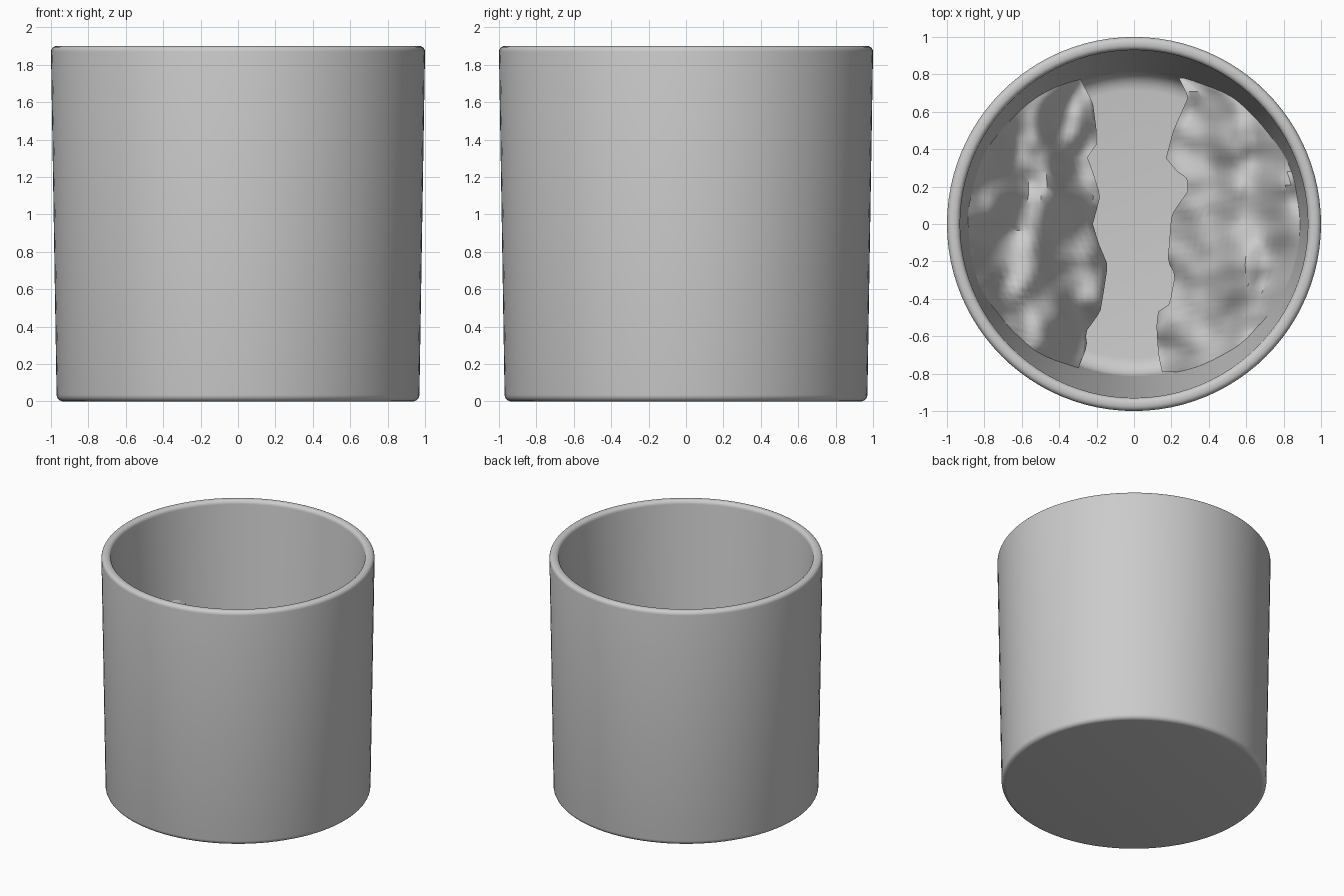
import bpy, bmesh, math
from mathutils import Vector, noise

if "Cube" in bpy.data.objects:
    bpy.data.objects.remove(bpy.data.objects["Cube"])

FLOOR = 0.10


def finish(name, bm, angle):
    bmesh.ops.remove_doubles(bm, verts=bm.verts, dist=0.0005)
    bmesh.ops.recalc_face_normals(bm, faces=bm.faces)
    me = bpy.data.meshes.new(name)
    bm.to_mesh(me)
    bm.free()
    ob = bpy.data.objects.new(name, me)
    bpy.context.collection.objects.link(ob)
    bpy.ops.object.select_all(action='DESELECT')
    ob.select_set(True)
    bpy.context.view_layer.objects.active = ob
    bpy.ops.object.shade_smooth_by_angle(angle=math.radians(angle))
    return ob


def inner_radius(z):
    return 0.81 + 0.12 * (z - FLOOR) / 1.77


def arc(cx, cz, r, a0, a1, n=5):
    return [(cx + r * math.cos(math.radians(a0 + (a1 - a0) * i / n)),
             cz + r * math.sin(math.radians(a0 + (a1 - a0) * i / n))) for i in range(n + 1)]


# Cup: lathed wall with rounded foot, rim and inner floor
profile = [(0, 0)] + arc(0.935, 0.035, 0.035, -90, 0)
profile += arc(0.97, 1.87, 0.03, 0, 90) + arc(0.96, 1.87, 0.03, 90, 180)
profile += arc(0.715, FLOOR + 0.1, 0.1, 0, -90) + [(0, FLOOR)]
bm = bmesh.new()
vs = [bm.verts.new((r, 0, z)) for r, z in profile]
es = [bm.edges.new(p) for p in zip(vs, vs[1:])]
bmesh.ops.spin(bm, geom=vs + es, axis=(0, 0, 1), cent=(0, 0, 0),
               angle=math.tau, steps=96)
finish("cup", bm, 50)

# Edges of the channel between the rocks, as (y, distance from centre)
LEFT = [(-.78, .30), (-.65, .25), (-.58, .26), (-.47, .18), (-.35, .16), (-.22, .14),
        (-.10, .19), (0, .22), (.15, .18), (.28, .22), (.36, .25), (.42, .20),
        (.50, .20), (.65, .22), (.78, .29)]
RIGHT = [(-.79, .15), (-.70, .13), (-.55, .12), (-.46, .13), (-.43, .19), (-.32, .21),
         (-.27, .22), (-.20, .18), (.05, .20), (.18, .29), (.25, .28), (.27, .24),
         (.35, .17), (.50, .21), (.68, .29), (.78, .24)]


def lookup(table, y):
    for (y0, x0), (y1, x1) in zip(table, table[1:]):
        if y <= y1:
            return x0 + (x1 - x0) * (y - y0) / (y1 - y0)
    return table[-1][1]


def rock_height(x, y, seed):
    p = Vector((x * 4.5, y * 4.5, seed))
    bump = 0.11 * noise.noise(p) + 0.05 * noise.noise(p * 2.1)
    ledge = 0.06 * math.sin(x * 16 + 3 * noise.noise(p * 0.6))
    return 0.30 + 1.35 * (x - 0.2) + bump + ledge


def make_rock(name, side, table, seed):
    bm = bmesh.new()
    rows, cols = 44, 20
    loops = []
    y0, y1 = table[0][0], table[-1][0]
    for i in range(rows + 1):
        y = y0 + (y1 - y0) * i / rows
        edge = lookup(table, y)
        wall = 0.8
        for _ in range(4):      # meet the sloping cup wall
            z = rock_height(wall, y, seed)
            wall = max(edge + 0.01, math.sqrt(max(0, (inner_radius(z) + 0.005) ** 2 - y * y)))
        pts = [(edge + 0.03, y, FLOOR), (edge, y, 0.2)]
        for j in range(cols + 1):
            x = edge + (wall - edge) * j / cols
            pts.append((x, y, max(0.22, rock_height(x, y, seed))))
        pts.append((max(edge + 0.035, math.sqrt(max(0, 0.82 ** 2 - y * y))), y, FLOOR))
        loops.append([bm.verts.new((side * a, b, c)) for a, b, c in pts])
    n = len(loops[0])
    for a, b in zip(loops, loops[1:]):
        for j in range(n):
            k = (j + 1) % n
            bm.faces.new((a[j], a[k], b[k], b[j]))
    bm.faces.new(loops[0])
    bm.faces.new(loops[-1])
    finish(name, bm, 45)


# Rocky banks filling both sides of the cup
make_rock("left_rock_bank", -1, LEFT, 3.7)
make_rock("right_rock_bank", 1, RIGHT, 9.2)
